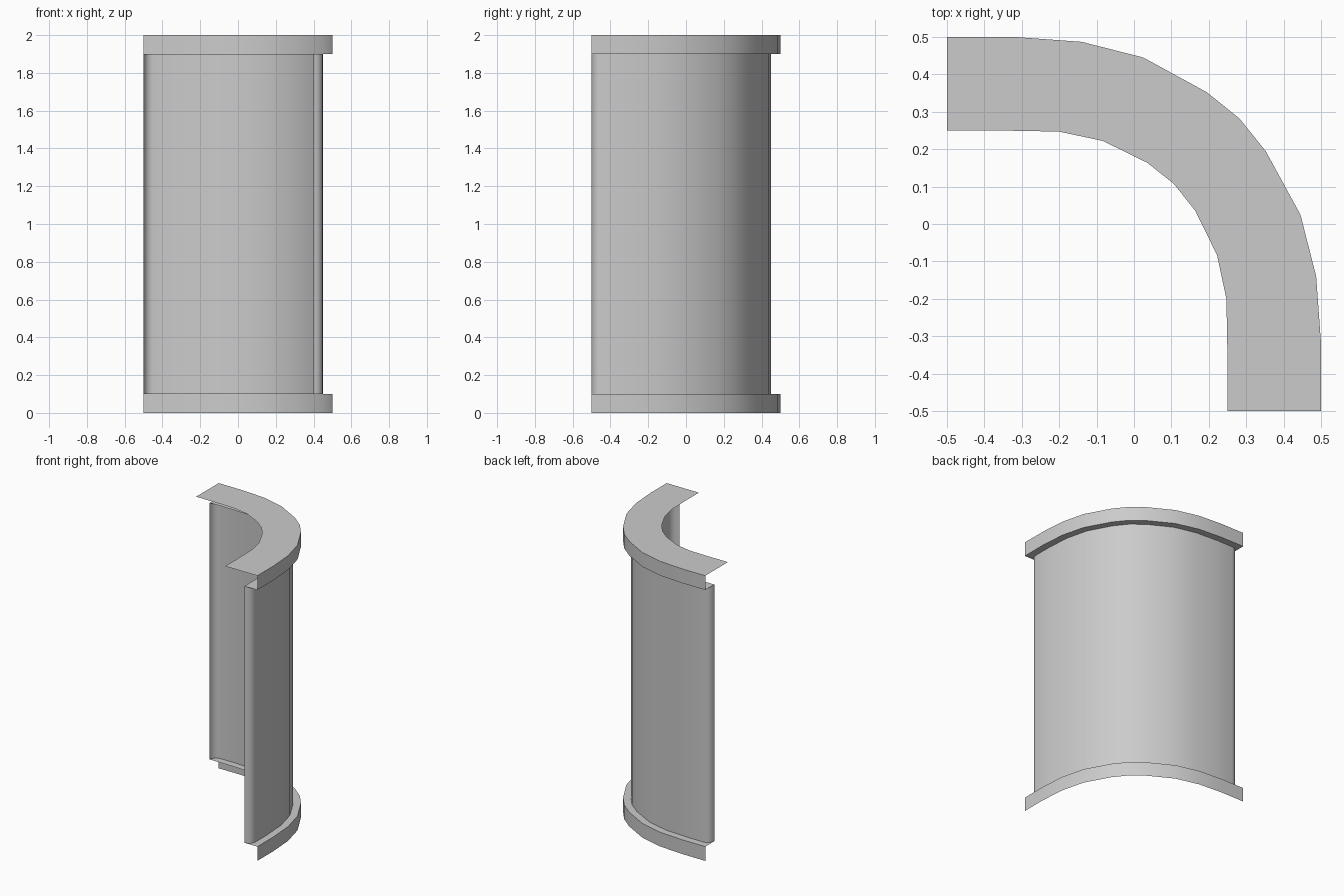
import bpy
import bmesh
import math
from mathutils import Vector

cube = bpy.data.objects.get("Cube")
if cube:
    bpy.data.objects.remove(cube, do_unlink=True)

stone = bpy.data.materials.new("plain_grey")
stone.use_nodes = True
GREY = (0.6, 0.6, 0.6, 1)
stone.diffuse_color = GREY
stone.node_tree.nodes["Principled BSDF"].inputs["Base Color"].default_value = GREY


def quarter_turn(half):
    """Complete a bend that is symmetric across the x = y diagonal."""
    pts = [Vector(p) for p in half]
    return pts + [Vector((p.y, p.x)) for p in reversed(pts[:-1])]


# Plan curves of the bend
outer = quarter_turn([(-.5, .5), (-.32, .5), (-.14, .487), (.025, .445),
                      (.195, .352), (.282, .282)])
inner = quarter_turn([(-.5, .25), (-.36, .25), (-.2, .247), (-.083, .222),
                      (.035, .164), (.107, .107)])


def between(t):
    return [a.lerp(b, t) for a, b in zip(outer, inner)]


def sweep(name, rails, angle=40):
    """Skin a surface across rails, each a (plan curve, height) pair."""
    bm = bmesh.new()
    rows = [[bm.verts.new((p.x, p.y, z)) for p in curve] for curve, z in rails]
    for lower, upper in zip(rows, rows[1:]):
        for i in range(len(lower) - 1):
            bm.faces.new((lower[i + 1], lower[i], upper[i], upper[i + 1]))
    mesh = bpy.data.meshes.new(name)
    bm.to_mesh(mesh)
    bm.free()
    mesh.materials.append(stone)
    obj = bpy.data.objects.new(name, mesh)
    bpy.context.collection.objects.link(obj)
    bpy.ops.object.select_all(action='DESELECT')
    obj.select_set(True)
    bpy.context.view_layer.objects.active = obj
    bpy.ops.object.shade_smooth_by_angle(angle=math.radians(angle))
    return obj


TRIM, HEIGHT = 0.1, 2.0
lip = between(0.4)

# Base trim: outer skirt and the ledge the wall stands on
sweep("base_trim", [(outer, 0), (outer, TRIM), (lip, TRIM)])

# Top trim: underside ledge, outer skirt and full-width cap
sweep("top_trim", [(lip, HEIGHT - TRIM), (outer, HEIGHT - TRIM),
                   (outer, HEIGHT), (inner, HEIGHT)])

# Wall: set back from the trim, with rounded vertical ends
face = between(0.2)
radius = 0.05
curl = []
for step in range(5):
    a = math.pi / 2 * step / 4
    curl.append(Vector((-.5 + radius * (1 - math.cos(a)),
                        .45 - radius * (1 - math.sin(a)))))
wall = curl + face[1:-1] + [Vector((p.y, p.x)) for p in reversed(curl)]
sweep("wall", [(wall, TRIM), (wall, HEIGHT - TRIM)])
